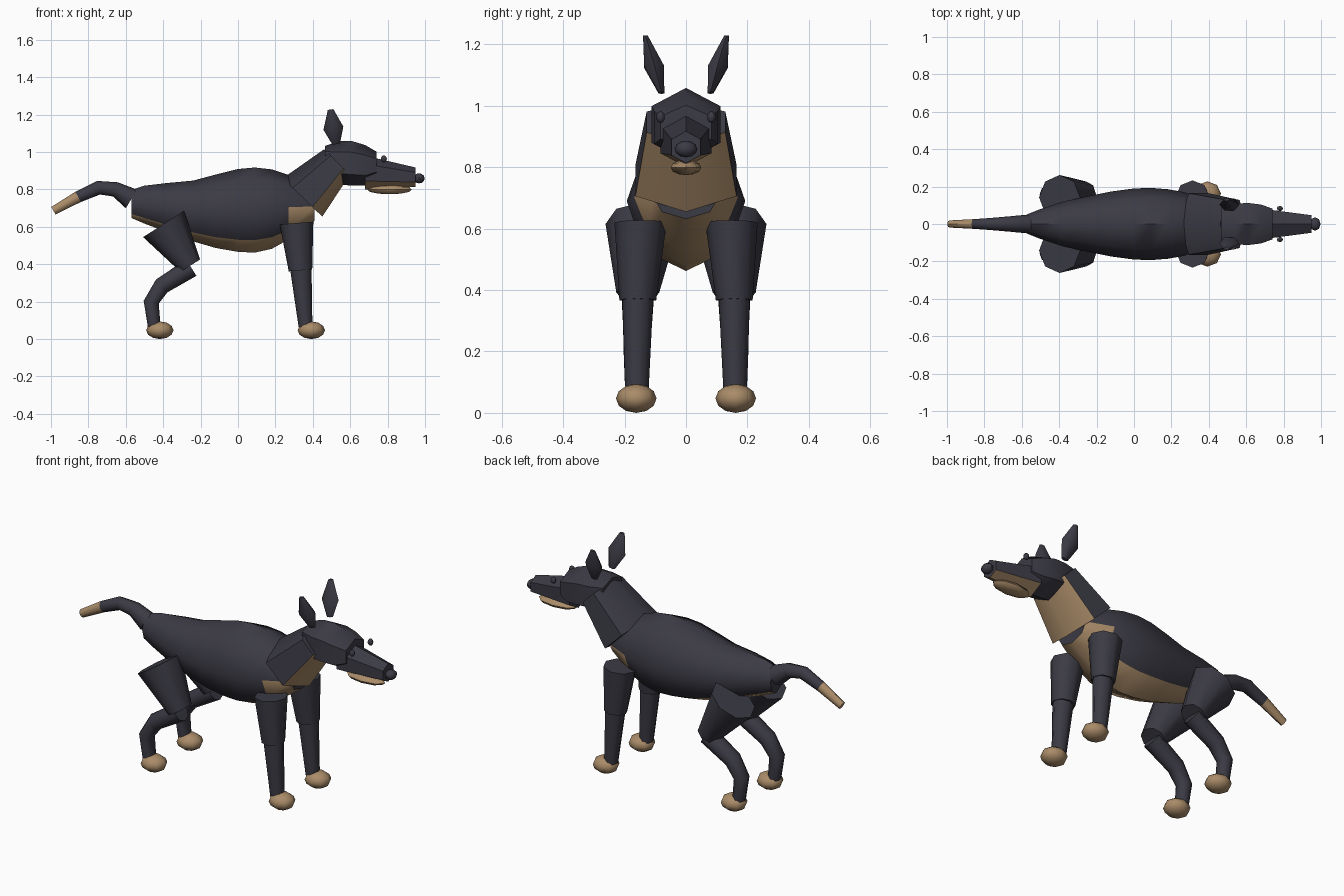
import bpy, bmesh, math
from mathutils import Vector

if "Cube" in bpy.data.objects:
    bpy.data.objects.remove(bpy.data.objects["Cube"])


def material(name, color):
    m = bpy.data.materials.new(name)
    m.diffuse_color = (*color, 1)
    m.use_nodes = True
    m.node_tree.nodes["Principled BSDF"].inputs["Base Color"].default_value = m.diffuse_color
    return m


DARK = material("charcoal fur", (0.044, 0.043, 0.059))
TAN = material("tan fur", (0.40, 0.26, 0.14))


def finish(name, bm, mats, angle=50):
    bmesh.ops.recalc_face_normals(bm, faces=bm.faces)
    me = bpy.data.meshes.new(name)
    bm.to_mesh(me)
    bm.free()
    for m in mats:
        me.materials.append(m)
    ob = bpy.data.objects.new(name, me)
    bpy.context.collection.objects.link(ob)
    bpy.ops.object.select_all(action='DESELECT')
    ob.select_set(True)
    bpy.context.view_layer.objects.active = ob
    bpy.ops.object.shade_smooth_by_angle(angle=math.radians(angle))
    return ob


def loft(name, rings, sides=8, upright=False, is_tan=None):
    """Skin rings of (x, y, z, radius in side plane, radius across).
    is_tan(ring index, height on the ring from -1 to 1) picks tan faces."""
    bm = bmesh.new()
    loops = []
    for i, (x, y, z, r, ry) in enumerate(rings):
        a, b = rings[max(i - 1, 0)], rings[min(i + 1, len(rings) - 1)]
        up = Vector((a[2] - b[2], 0, b[0] - a[0])).normalized()
        if upright:
            up = Vector((0, 0, 1))
        loop = []
        for k in range(sides):
            t = math.tau * k / sides
            p = Vector((x, y, z)) + up * r * math.cos(t)
            loop.append(bm.verts.new(p + Vector((0, ry * math.sin(t), 0))))
        loops.append(loop)
    for i in range(len(loops) - 1):
        for k in range(sides):
            n = (k + 1) % sides
            f = bm.faces.new((loops[i][k], loops[i][n], loops[i + 1][n], loops[i + 1][k]))
            h = math.cos(math.tau * (k + 0.5) / sides)
            f.material_index = int(bool(is_tan and is_tan(i, h)))
    bm.faces.new(loops[0])
    end = bm.faces.new(loops[-1])
    end.material_index = int(bool(is_tan and is_tan(len(loops) - 2, 1)))
    return finish(name, bm, (DARK, TAN))


def ball(name, center, radii, mat, segs=8, rings=6):
    bm = bmesh.new()
    bmesh.ops.create_uvsphere(bm, u_segments=segs, v_segments=rings, radius=1)
    for v in bm.verts:
        v.co = Vector([c + r * q for c, r, q in zip(center, radii, v.co)])
    return finish(name, bm, (mat,))


def under(i, h):
    return h < -0.8


# Torso: (x, bottom, top, half width), tan belly widening at the chest
profile = [(-0.57, 0.65, 0.80, 0.052), (-0.50, 0.62, 0.823, 0.08),
           (-0.38, 0.575, 0.837, 0.12), (-0.24, 0.525, 0.85, 0.15),
           (-0.12, 0.49, 0.882, 0.174), (0.0, 0.469, 0.912, 0.19),
           (0.09, 0.465, 0.92, 0.193), (0.18, 0.485, 0.91, 0.186),
           (0.27, 0.535, 0.88, 0.17), (0.41, 0.635, 0.79, 0.11)]
loft("torso", [(x, 0, (b + t) / 2, (t - b) / 2, w) for x, b, t, w in profile],
     upright=True, is_tan=lambda i, h: h < (0 if i >= 8 else -0.8))

# Neck with tan throat
loft("neck", [(0.345, 0, 0.76, 0.147, 0.19), (0.53, 0, 0.95, 0.097, 0.148)],
     sides=6, is_tan=under)

# Head, muzzle and jaw
loft("head", [(0.465, 0, 0.975, 0.06, 0.10), (0.54, 0, 0.945, 0.116, 0.125),
              (0.61, 0, 0.942, 0.119, 0.13), (0.68, 0, 0.932, 0.108, 0.12),
              (0.74, 0, 0.932, 0.073, 0.095)], sides=6, upright=True)
loft("muzzle", [(0.68, 0, 0.893, 0.09, 0.095), (0.95, 0, 0.868, 0.052, 0.054)],
     sides=6, upright=True, is_tan=lambda i, h: h < -0.8)
ball("lower_jaw", (0.81, 0, 0.802), (0.12, 0.05, 0.025), TAN)
ball("nose", (0.968, 0, 0.862), (0.03, 0.036, 0.027), DARK)

# Tail with tan tip
loft("tail", [(-0.57, 0, 0.752, 0.058, 0.05), (-0.655, 0, 0.803, 0.04, 0.042),
              (-0.745, 0, 0.812, 0.037, 0.034), (-0.855, 0, 0.763, 0.031, 0.026),
              (-0.987, 0, 0.689, 0.023, 0.019)],
     is_tan=lambda i, h: i >= 3)

# Paired parts
for side, s in (("right", -1), ("left", 1)):
    loft(f"{side}_ear", [(0.525, s * 0.08, 1.045, 0.02, 0.011),
                         (0.51, s * 0.104, 1.13, 0.054, 0.037),
                         (0.495, s * 0.132, 1.23, 0.015, 0.009)], sides=6)
    ball(f"{side}_eye", (0.78, s * 0.083, 0.966), (0.016, 0.014, 0.019), DARK)

    # Front leg
    loft(f"{side}_front_upper_leg", [(0.313, s * 0.148, 0.623, 0.09, 0.085),
                                     (0.334, s * 0.157, 0.37, 0.063, 0.06)])
    loft(f"{side}_front_lower_leg", [(0.335, s * 0.157, 0.39, 0.058, 0.051),
                                     (0.361, s * 0.16, 0.07, 0.037, 0.038)])
    ball(f"{side}_front_paw", (0.392, s * 0.162, 0.05), (0.073, 0.066, 0.047), TAN)

    # Hind leg
    loft(f"{side}_thigh", [(-0.398, s * 0.142, 0.618, 0.13, 0.12),
                           (-0.255, s * 0.157, 0.395, 0.062, 0.07)])
    loft(f"{side}_hind_lower_leg", [(-0.25, s * 0.157, 0.385, 0.052, 0.053),
                                    (-0.408, s * 0.158, 0.287, 0.046, 0.047),
                                    (-0.464, s * 0.16, 0.2, 0.041, 0.043),
                                    (-0.448, s * 0.16, 0.07, 0.034, 0.038)])
    ball(f"{side}_hind_paw", (-0.418, s * 0.162, 0.05), (0.073, 0.066, 0.047), TAN)

# Rest the paws on the ground
for ob in bpy.data.objects:
    ob.location.z -= 0.003
